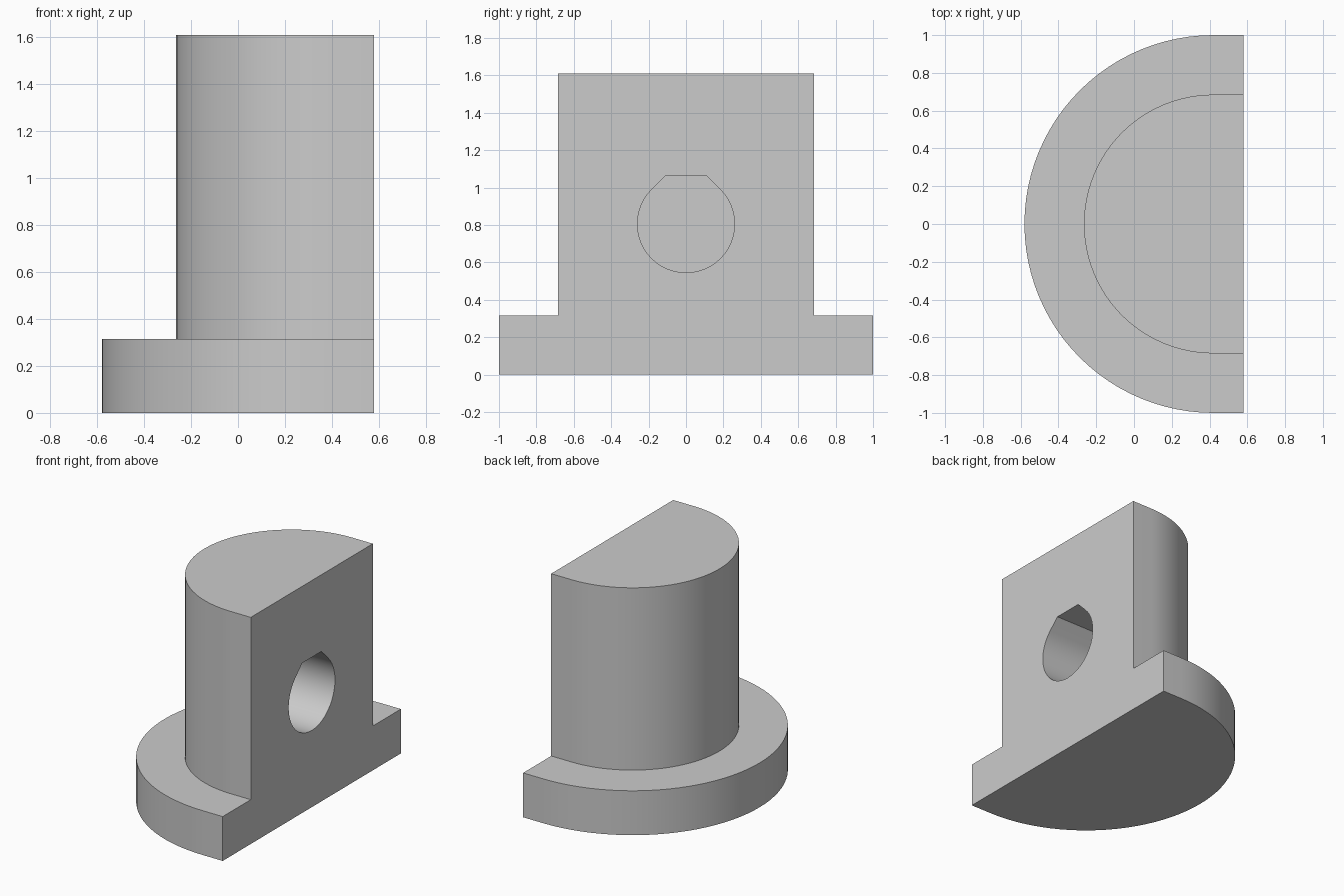
import bpy, bmesh, math
from mathutils import Vector

cube = bpy.data.objects.get("Cube")
if cube:
    bpy.data.objects.remove(cube, do_unlink=True)

FLAT_X = 0.58      # flat mounting face
AXIS_X = 0.42      # axis of the round side
HEIGHT = 1.61
FLANGE_HEIGHT = 0.315
HOLE_RADIUS = 0.26
HOLE_DEPTH = 0.6

grey = bpy.data.materials.new("plain grey")
grey.use_nodes = True
colour = (0.6, 0.6, 0.6, 1)
grey.diffuse_color = colour
grey.node_tree.nodes["Principled BSDF"].inputs["Base Color"].default_value = colour


def prism(name, outline, direction):
    """Extrude a closed outline along a direction."""
    bm = bmesh.new()
    face = bm.faces.new([bm.verts.new(p) for p in outline])
    extruded = bmesh.ops.extrude_face_region(bm, geom=[face])["geom"]
    top = [v for v in extruded if isinstance(v, bmesh.types.BMVert)]
    bmesh.ops.translate(bm, verts=top, vec=Vector(direction))
    bmesh.ops.recalc_face_normals(bm, faces=bm.faces)
    mesh = bpy.data.meshes.new(name)
    bm.to_mesh(mesh)
    bm.free()
    mesh.materials.append(grey)
    obj = bpy.data.objects.new(name, mesh)
    bpy.context.collection.objects.link(obj)
    return obj


def half_round(radius, z, steps=48):
    """Semicircle closed by a short straight part up to the flat face."""
    pts = [(FLAT_X, radius, z)]
    for i in range(steps + 1):
        a = math.pi / 2 + math.pi * i / steps
        pts.append((AXIS_X + radius * math.cos(a), radius * math.sin(a), z))
    return pts + [(FLAT_X, -radius, z)]


def teardrop(radius, x, z, steps=36):
    """Round hole with 45 degree shoulders and a flat top."""
    half_top = radius * (math.sqrt(2) - 1)
    pts = [(x, half_top, z + radius), (x, -half_top, z + radius)]
    for i in range(steps + 1):
        a = math.radians(135) + math.radians(270) * i / steps
        pts.append((x, radius * math.cos(a), z + radius * math.sin(a)))
    return pts


def combine(target, tool, operation):
    mod = target.modifiers.new(operation.lower(), "BOOLEAN")
    mod.operation = operation
    mod.solver = "EXACT"
    mod.object = tool
    bpy.context.view_layer.objects.active = target
    bpy.ops.object.modifier_apply(modifier=mod.name)
    bpy.data.objects.remove(tool, do_unlink=True)


# Flange and post joined into one solid
body = prism("flanged_half_post", half_round(1.0, 0), (0, 0, FLANGE_HEIGHT))
post = prism("post", half_round(0.685, 0.1), (0, 0, HEIGHT - 0.1))
combine(body, post, "UNION")

# Blind hole in the flat face
hole = prism("hole_cutter", teardrop(HOLE_RADIUS, FLAT_X + 0.2, HEIGHT / 2),
             (-HOLE_DEPTH - 0.2, 0, 0))
hole.hide_render = True
combine(body, hole, "DIFFERENCE")

# Smooth round walls, sharp rims
bpy.ops.object.select_all(action="DESELECT")
body.select_set(True)
bpy.context.view_layer.objects.active = body
bpy.ops.object.shade_smooth_by_angle(angle=math.radians(25))
